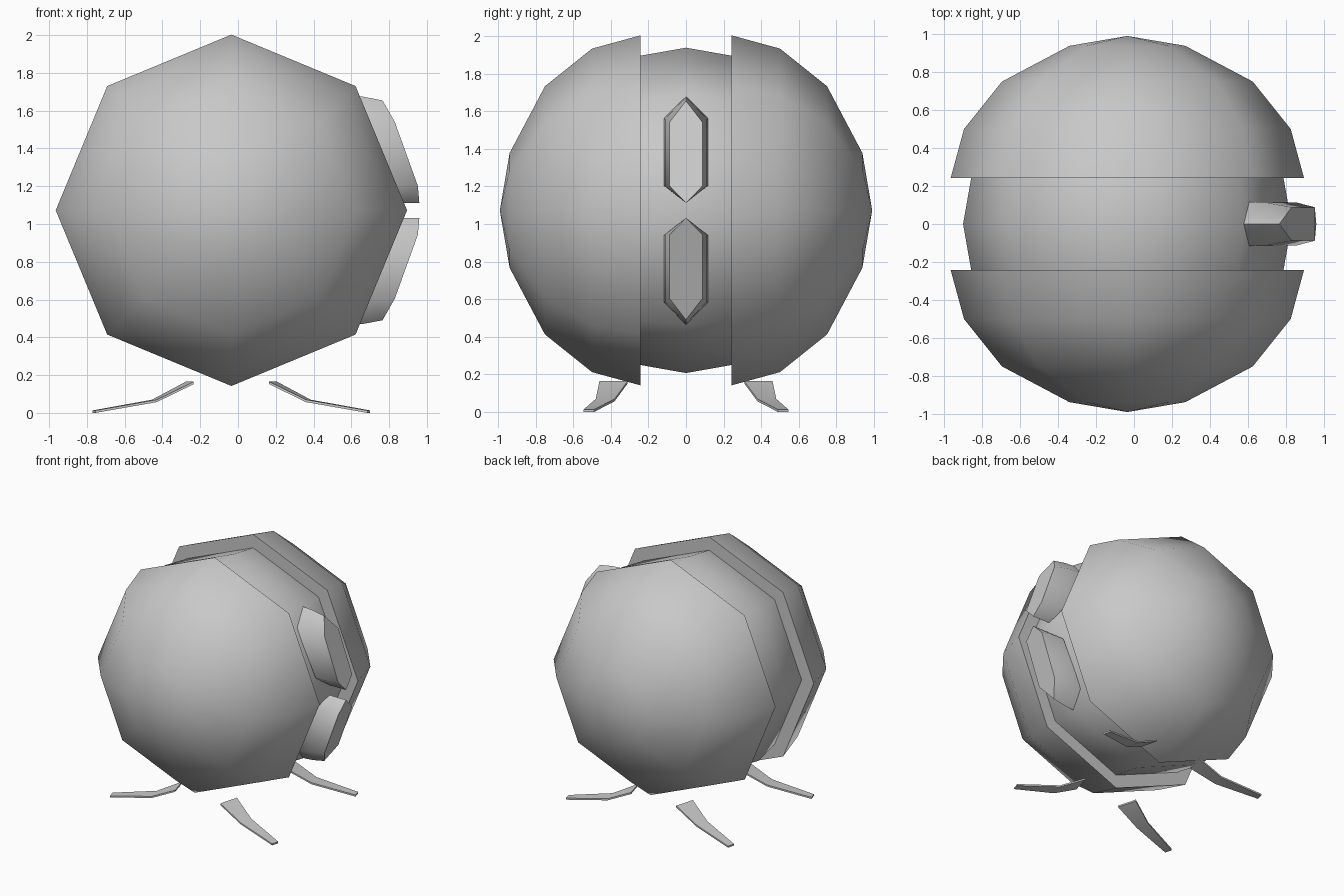
import bpy, bmesh, math
from mathutils import Vector

CX, CZ = -0.035, 1.0725   # body axis, running along y

if "Cube" in bpy.data.objects:
    bpy.data.objects.remove(bpy.data.objects["Cube"], do_unlink=True)

grey = bpy.data.materials.new("plain_grey")
grey.use_nodes = True
grey.diffuse_color = (0.58, 0.58, 0.58, 1)
grey.node_tree.nodes["Principled BSDF"].inputs["Base Color"].default_value = grey.diffuse_color


def loft(name, rings, smooth_angle=60):
    """Closed solid skinned over rings of equal length."""
    bm = bmesh.new()
    loops = [[bm.verts.new(p) for p in ring] for ring in rings]
    n = len(rings[0])
    for a, b in zip(loops, loops[1:]):
        for i in range(n):
            j = (i + 1) % n
            bm.faces.new((a[i], a[j], b[j], b[i]))
    bm.faces.new(loops[0])
    bm.faces.new(loops[-1][::-1])
    bmesh.ops.remove_doubles(bm, verts=bm.verts[:], dist=0.0005)
    bmesh.ops.recalc_face_normals(bm, faces=bm.faces[:])
    mesh = bpy.data.meshes.new(name)
    bm.to_mesh(mesh)
    bm.free()
    for poly in mesh.polygons:
        poly.use_smooth = True
    mesh.set_sharp_from_angle(angle=math.radians(smooth_angle))
    mesh.materials.append(grey)
    obj = bpy.data.objects.new(name, mesh)
    bpy.context.collection.objects.link(obj)
    return obj


def octagon(y, r):
    return [Vector((CX + r * math.cos(k * math.pi / 4), y, CZ + r * math.sin(k * math.pi / 4)))
            for k in range(8)]


# Front and back half shells, then the narrower core seen in the gap
shell = [(0.243, 0.93), (0.5, 0.86), (0.75, 0.66), (0.938, 0.305), (0.99, 0.0001)]
for side, s in (("front", -1), ("back", 1)):
    loft(side + "_shell", [octagon(s * y, r) for y, r in shell])
loft("core", [octagon(y, r) for y, r in
              ((-0.3, 0.803), (-0.243, 0.822), (0, 0.865), (0.243, 0.822), (0.3, 0.803))])


# Two pointed six-sided blocks on the left side of the core
def hexagon(points, flip):
    (tx, tz), (ux, uz), (lx, lz), (bx, bz), w = points
    ring = [(tx, 0, tz), (ux, w, uz), (lx, w, lz), (bx, 0, bz), (lx, -w, lz), (ux, -w, uz)]
    return [Vector((x, y, CZ + flip * z)) for x, y, z in ring]


root = ((0.55, 0.61), (0.6, 0.49), (0.77, 0.13), (0.8, 0.04), 0.116)
middle = ((0.66, 0.602), (0.7, 0.485), (0.86, 0.13), (0.88, 0.04), 0.112)
outer = ((0.765, 0.582), (0.83, 0.468), (0.952, 0.13), (0.96, 0.04), 0.088)
for level, flip in (("upper", 1), ("lower", -1)):
    loft(level + "_block", [hexagon(p, flip) for p in (root, middle, outer)])


# Four thin bent feet, mirrored in both directions
foot = [((0.2, 0.165), (0.242, 0.31), 0.165),
        ((0.395, 0.48), (0.42, 0.38), 0.07),
        ((0.72, 0.545), (0.735, 0.49), 0.013)]
for side, sx in (("left", 1), ("right", -1)):
    for end, sy in (("front", -1), ("back", 1)):
        rings = []
        for (xa, ya), (xb, yb), z in foot:
            if ya < yb:
                ya = 0.46
            rings.append([Vector((CX + sx * x, sy * y, z - d)) for x, y, d in
                          ((xa, ya, 0), (xb, yb, 0), (xb, yb, 0.013), (xa, ya, 0.013))])
        loft(f"{end}_{side}_foot", rings, 30)
